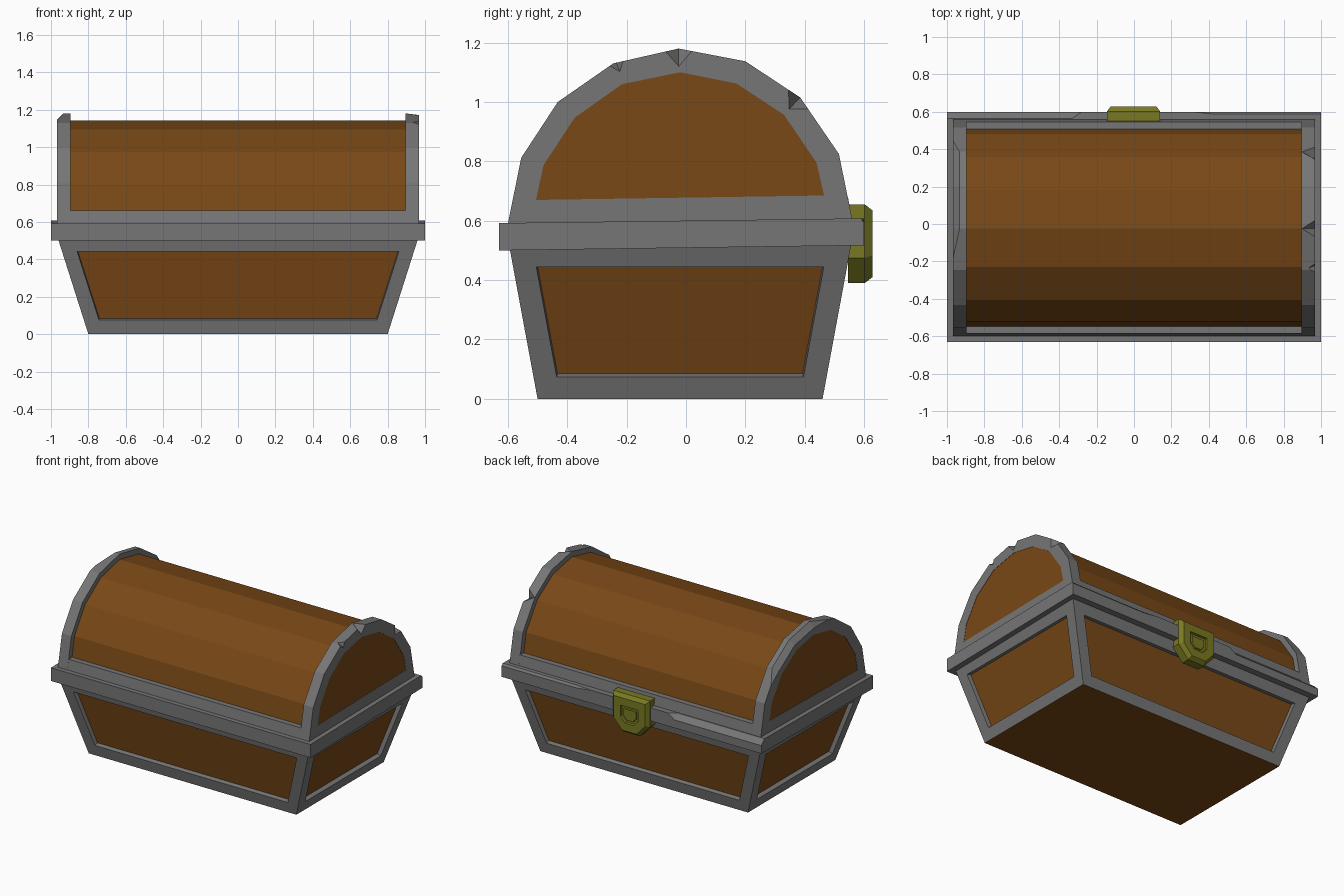
import bpy, bmesh
from mathutils import Vector

if "Cube" in bpy.data.objects:
    bpy.data.objects.remove(bpy.data.objects["Cube"])


def material(name, color):
    m = bpy.data.materials.new(name)
    m.diffuse_color = (*color, 1)
    m.use_nodes = True
    m.node_tree.nodes["Principled BSDF"].inputs["Base Color"].default_value = m.diffuse_color
    return m


WOOD = material("wood", (0.19, 0.065, 0.008))
BRASS = material("brass", (0.19, 0.19, 0.016))
METAL = material("iron", (0.18, 0.18, 0.18))


def finish(name, bm, *mats):
    bmesh.ops.recalc_face_normals(bm, faces=bm.faces)
    mesh = bpy.data.meshes.new(name)
    bm.to_mesh(mesh)
    bm.free()
    ob = bpy.data.objects.new(name, mesh)
    bpy.context.collection.objects.link(ob)
    for m in mats:
        mesh.materials.append(m)
    return ob


def loft(bm, a, b):
    """Closed solid between two loops with equal point counts."""
    va, vb = [bm.verts.new(p) for p in a], [bm.verts.new(p) for p in b]
    n = len(va)
    caps = [bm.faces.new(va[::-1]), bm.faces.new(vb)]
    sides = [bm.faces.new((va[i], va[(i + 1) % n], vb[(i + 1) % n], vb[i])) for i in range(n)]
    bmesh.ops.recalc_face_normals(bm, faces=bm.faces)
    return caps, sides


def prism(name, profile, x0, x1, mat):
    bm = bmesh.new()
    loft(bm, [(x0, *p) for p in profile], [(x1, *p) for p in profile])
    return finish(name, bm, mat)


def recess(bm, face, margin, depth, draft=0.003):
    """Inset a face, then sink it by depth with slightly sloped walls."""
    normal = face.normal.copy()
    for t in (margin, draft):
        bmesh.ops.inset_region(bm, faces=[face], thickness=t, use_even_offset=True)
    for v in face.verts:
        v.co -= normal * depth


def chip(ob, points):
    """Cut the convex hull of the points out of an object."""
    bm = bmesh.new()
    for p in points:
        bm.verts.new(p)
    bmesh.ops.convex_hull(bm, input=bm.verts)
    cutter = finish("chip_cutter", bm, METAL)
    cutter.hide_render = True
    mod = ob.modifiers.new("chip", 'BOOLEAN')
    mod.operation, mod.solver, mod.object = 'DIFFERENCE', 'EXACT', cutter
    deps = bpy.context.evaluated_depsgraph_get()
    deps.update()
    mesh = bpy.data.meshes.new_from_object(ob.evaluated_get(deps))
    ob.modifiers.clear()
    if len(mesh.polygons) > 3:
        ob.data = mesh
    bpy.data.objects.remove(cutter)


def rect(x, y0, y1, z):
    return [(-x, y0, z), (x, y0, z), (x, y1, z), (-x, y1, z)]


# Tapered base with sunken wooden panels
bm = bmesh.new()
caps, sides = loft(bm, rect(0.8, -0.5, 0.46, 0), rect(0.965, -0.596, 0.556, 0.518))
caps[0].material_index = 1
for f in sides:
    recess(bm, f, 0.077, 0.028)
    f.material_index = 1
finish("base", bm, METAL, WOOD)

# Slightly tilted rim with worn back edge
rim = prism("rim", [(-0.63, 0.50), (0.6, 0.517), (0.6, 0.608), (-0.63, 0.592)], -1, 1, METAL)
for xs, w, d, tip in ((-0.33, 0.036, 0.035, -0.28), (0.42, 0.012, 0.014, 0.31)):
    end = -1.1 if xs < 0 else 1.1
    pts = [(tip, 0.6, 0.608), (tip, 0.66, 0.66)]
    for x in (xs, end):
        pts += [(x, 0.6 - 2 * w, 0.608 + d), (x, 0.6 + w, 0.608 - 2 * d), (x, 0.68, 0.68)]
    chip(rim, pts)

# Lid profiles in y, z
OUTER = [(-0.6, 0.59), (-0.555, 0.812), (-0.432, 1.0), (-0.245, 1.13), (-0.025, 1.18),
         (0.2, 1.137), (0.385, 1.015), (0.515, 0.825), (0.56, 0.605)]
INNER = [(-0.505, 0.67), (-0.48, 0.787), (-0.375, 0.947), (-0.215, 1.06), (-0.02, 1.10),
         (0.17, 1.062), (0.33, 0.957), (0.44, 0.795), (0.465, 0.685)]
CENTER = Vector((-0.02, 0.6))

# Wooden barrel of the lid, its ends nearly flush with the arches
core = [tuple(CENTER + (Vector(p) - CENTER) * 0.935) for p in OUTER]
prism("lid_barrel", core, -0.9, 0.9, WOOD)
for side, x0, x1 in (("left", -0.966, -0.89), ("right", 0.89, 0.966)):
    prism("lid_end_panel_" + side, INNER, x0, x1, WOOD)

# Lower strips of the lid, front and back
prism("lid_strip_front", [(-0.6, 0.585), (-0.5, 0.585), (-0.5, 0.662), (-0.585, 0.662)], -0.9, 0.9, METAL)
prism("lid_strip_back", [(0.56, 0.6), (0.46, 0.6), (0.46, 0.677), (0.546, 0.677)], -0.9, 0.9, METAL)


# Metal arches at both ends of the lid
def arch(name, x0, x1):
    bm = bmesh.new()
    loops = [[bm.verts.new((x, *p)) for p in prof]
             for x, prof in ((x0, OUTER), (x1, OUTER), (x1, INNER), (x0, INNER))]
    n = len(OUTER)
    for k in range(4):
        a, b = loops[k], loops[(k + 1) % 4]
        for i in range(n):
            j = (i + 1) % n
            bm.faces.new((a[i], a[j], b[j], b[i]))
    return finish(name, bm, METAL)


right = arch("lid_arch_right", 0.895, 0.968)
left = arch("lid_arch_left", -0.968, -0.895)


def radial(p):
    return (Vector(p) - CENTER).normalized()


# V-shaped notches on the right arch: position, half width, depth, reach in x
for p, w, d, reach in (((-0.235, 1.133), 0.026, 0.033, 0.035),
                       ((-0.025, 1.18), 0.052, 0.06, 0.07),
                       ((0.385, 1.015), 0.055, 0.055, 0.07)):
    p, n = Vector(p), radial(p)
    t = Vector((-n.y, n.x)) * w
    pts = [Vector((0.968, *(p + t))), Vector((0.968, *(p - t))),
           Vector((0.968, *(p - n * d))), Vector((0.968 - reach, *p))]
    mid = (pts[2] + pts[3]) / 2
    chip(right, [mid + (q - mid) * 2 for q in pts])


# Long worn edge on the left arch, tapering at both ends
def worn(p, size):
    p, n = Vector(p), radial(p)
    out = p + n * 0.08
    if size == 0:
        return [Vector((-0.969, *(p + n * 0.001))), Vector((-1.0, *out))]
    return [Vector((-0.968 + 2 * size, *(p + n * size))),
            Vector((-0.968 - size, *(p - n * 2 * size))), Vector((-1.05, *out))]


run = [((-0.2, 1.142), 0), ((-0.025, 1.18), 0.035), ((0.2, 1.137), 0.035),
       ((0.385, 1.015), 0.035), ((0.45, 0.92), 0)]
for a, b in zip(run, run[1:]):
    pa, pb = worn(*a), worn(*b)
    if len(pa) == len(pb):  # overlap neighbouring cuts a little
        pa, pb = ([q - (r - q) * 0.04 for q, r in zip(pa, pb)],
                  [r + (r - q) * 0.04 for q, r in zip(pa, pb)])
    chip(left, pa + pb)

# Brass latch: shield plate with bevelled front and sunken lock
shield = [(-0.145, 0.655), (0.14, 0.655), (0.14, 0.475), (0.062, 0.39), (-0.067, 0.39), (-0.145, 0.475)]
bm = bmesh.new()
caps, _ = loft(bm, [(x, 0.545, z) for x, z in shield], [(x, 0.602, z) for x, z in shield])
face = caps[1]
bmesh.ops.inset_region(bm, faces=[face], thickness=0.02, use_even_offset=True)
for v in face.verts:
    v.co.y = 0.628
bm.normal_update()
recess(bm, face, 0.054, 0.015)
bm.normal_update()
recess(bm, face, 0.015, -0.008)
finish("latch", bm, BRASS)
